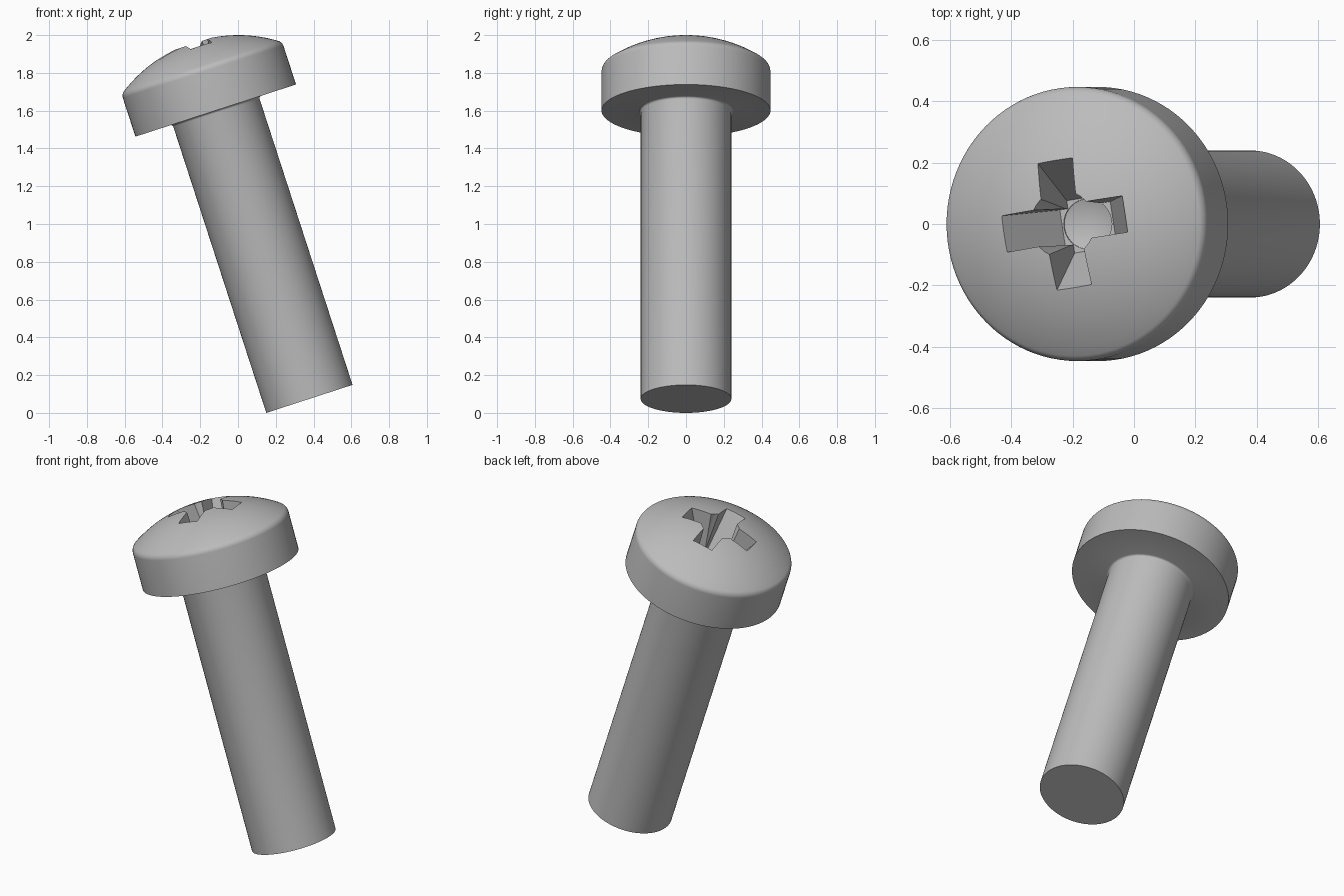
import bpy, bmesh
from math import sin, cos, asin, sqrt, radians, pi
from mathutils import Matrix, Vector

cube = bpy.data.objects.get("Cube")
if cube:
    bpy.data.objects.remove(cube, do_unlink=True)

steel = bpy.data.materials.new("grey steel")
steel.use_nodes = True
grey = (0.5, 0.5, 0.5, 1)
steel.diffuse_color = grey
steel.node_tree.nodes["Principled BSDF"].inputs["Base Color"].default_value = grey


def add_object(name, bm):
    bmesh.ops.recalc_face_normals(bm, faces=bm.faces)
    mesh = bpy.data.meshes.new(name)
    bm.to_mesh(mesh)
    bm.free()
    mesh.materials.append(steel)
    obj = bpy.data.objects.new(name, mesh)
    bpy.context.collection.objects.link(obj)
    return obj


def lathe(name, profile, steps):
    """Revolve (radius, height) points around the z axis."""
    bm = bmesh.new()
    verts = [bm.verts.new((r, 0, h)) for r, h in profile]
    edges = [bm.edges.new(pair) for pair in zip(verts, verts[1:])]
    bmesh.ops.spin(bm, geom=verts + edges, cent=(0, 0, 0), axis=(0, 0, 1),
                   angle=2 * pi, steps=steps, use_duplicate=False)
    bmesh.ops.remove_doubles(bm, verts=bm.verts, dist=1e-5)
    return add_object(name, bm)


def arc(radius, height, size, start, end, count):
    """Points on an arc; angles are measured from the z axis."""
    angles = [start + (end - start) * i / count for i in range(count + 1)]
    return [(radius + size * sin(a), height + size * cos(a)) for a in angles]


# Main sizes along the screw's own axis
shank_r, head_r = 0.24, 0.447
head_base, dome_r, dome_mid = 1.605, 0.76, 1.226
fillet, root = 0.04, 0.012
apex = dome_mid + dome_r
fillet_r = head_r - fillet
fillet_h = dome_mid + sqrt((dome_r - fillet) ** 2 - fillet_r ** 2)
blend = asin(fillet_r / (dome_r - fillet))

# Shank and domed pan head in one profile
profile = [(0, 0), (shank_r, 0)]
profile += arc(shank_r + root, head_base - root, root, -pi / 2, 0, 4)
profile += [(head_r, head_base)]
profile += arc(fillet_r, fillet_h, fillet, pi / 2, blend, 8)
profile += arc(0, dome_mid, dome_r, blend, 0, 16)[1:]
screw = lathe("screw", profile, 96)


def cross_blade(name, turn, depth):
    """Slot cutter whose ends slope inwards with depth."""
    bm = bmesh.new()
    half = 0.06
    ends = []
    for d in (-0.05, depth):
        reach = 0.225 - 0.5 * d
        ends += [(-reach, apex - d), (reach, apex - d)]
    order = [ends[0], ends[1], ends[3], ends[2]]
    face = bm.faces.new([bm.verts.new((x, -half, z)) for x, z in order])
    grown = bmesh.ops.extrude_face_region(bm, geom=[face])["geom"]
    bmesh.ops.translate(bm, vec=Vector((0, 2 * half, 0)),
                        verts=[v for v in grown if isinstance(v, bmesh.types.BMVert)])
    bmesh.ops.rotate(bm, verts=bm.verts, matrix=Matrix.Rotation(turn, 3, "Z"))
    return add_object(name, bm)


# Cross recess: two tapered slots and a pointed centre bore
turn = radians(9)
cutters = [
    cross_blade("recess_slot_a", turn, 0.275),
    cross_blade("recess_slot_b", turn + pi / 2, 0.277),
    lathe("recess_bore", [(0, apex - 0.31), (0.082, apex - 0.28),
                          (0.116, apex + 0.06), (0, apex + 0.06)], 32),
]
bpy.context.view_layer.objects.active = screw
for cutter in cutters:
    cutter.hide_render = True
    mod = screw.modifiers.new("cut", "BOOLEAN")
    mod.object = cutter
    mod.operation = "DIFFERENCE"
    mod.solver = "EXACT"
    bpy.ops.object.modifier_apply(modifier=mod.name)
    bpy.data.objects.remove(cutter, do_unlink=True)

# Smooth shading with crisp edges, then lean the screw to the side
bpy.ops.object.select_all(action="DESELECT")
screw.select_set(True)
bpy.ops.object.shade_smooth_by_angle(angle=radians(30))
lean = radians(18)
screw.rotation_euler = (0, -lean, 0)
screw.location = (0.378, 0, shank_r * sin(lean))
